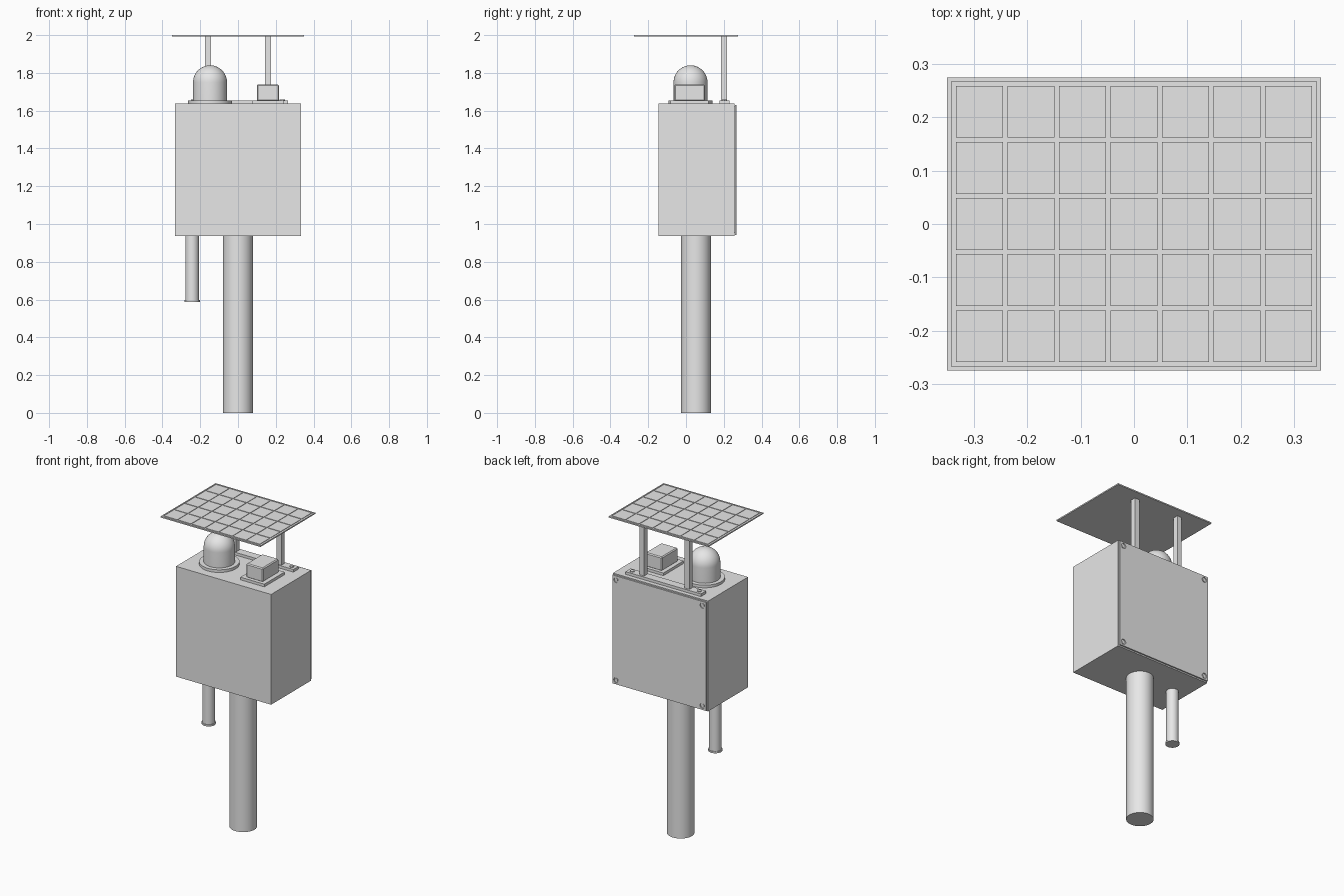
import bpy, bmesh, math
from mathutils import Matrix

cube = bpy.data.objects.get("Cube")
if cube:
    bpy.data.objects.remove(cube, do_unlink=True)

GREY = (0.8, 0.8, 0.8, 1)
mat = bpy.data.materials.new("light_grey")
mat.use_nodes = True
mat.diffuse_color = GREY
mat.node_tree.nodes["Principled BSDF"].inputs["Base Color"].default_value = GREY


def finish(name, bm, smooth=False):
    me = bpy.data.meshes.new(name)
    bm.to_mesh(me)
    bm.free()
    me.materials.append(mat)
    ob = bpy.data.objects.new(name, me)
    bpy.context.scene.collection.objects.link(ob)
    if smooth:
        bpy.ops.object.select_all(action='DESELECT')
        ob.select_set(True)
        bpy.context.view_layer.objects.active = ob
        bpy.ops.object.shade_smooth_by_angle(angle=math.radians(35))
    return ob


def add_box(bm, x, y, z):
    """Add a box spanning the given (low, high) ranges."""
    ranges = (x, y, z)
    size = Matrix.Diagonal([b - a for a, b in ranges] + [1])
    mid = Matrix.Translation([(a + b) / 2 for a, b in ranges])
    return bmesh.ops.create_cube(bm, size=1, matrix=mid @ size)


def box(name, x, y, z, bevel=0):
    bm = bmesh.new()
    add_box(bm, x, y, z)
    if bevel:
        bmesh.ops.bevel(bm, geom=bm.edges[:], offset=bevel, segments=1, affect='EDGES')
    return finish(name, bm)


def lathe(name, x, y, profile, steps=48):
    """Spin a (radius, height) profile around a vertical axis."""
    bm = bmesh.new()
    verts = [bm.verts.new((r, 0, z)) for r, z in profile]
    edges = [bm.edges.new(pair) for pair in zip(verts, verts[1:])]
    bmesh.ops.spin(bm, geom=verts + edges, cent=(0, 0, 0), axis=(0, 0, 1),
                   angle=math.tau, steps=steps)
    bmesh.ops.remove_doubles(bm, verts=bm.verts[:], dist=0.0001)
    bmesh.ops.recalc_face_normals(bm, faces=bm.faces[:])
    bmesh.ops.translate(bm, verts=bm.verts[:], vec=(x, y, 0))
    return finish(name, bm, True)


def discs_along_y(name, points, radius, y0, y1, sides=24):
    """Cylinders facing the back, one at each (x, z) point."""
    bm = bmesh.new()
    for x, z in points:
        m = Matrix.Translation((x, (y0 + y1) / 2, z)) @ Matrix.Rotation(math.pi / 2, 4, 'X')
        bmesh.ops.create_cone(bm, cap_ends=True, segments=sides, radius1=radius,
                              radius2=radius, depth=y1 - y0, matrix=m)
    return finish(name, bm, True)


# Mast and hanging conduit with its end collar
TOP, BOTTOM = 1.637, 0.937
lathe("mast", 0, 0.053, [(0, 0), (0.079, 0), (0.079, BOTTOM), (0, BOTTOM)])
lathe("conduit", -0.243, 0.053,
      [(0, 0.588), (0.041, 0.588), (0.041, 0.598), (0.036, 0.598),
       (0.036, BOTTOM), (0, BOTTOM)], 32)

# Cabinet with a separate back door on a gasket
box("cabinet", (-0.334, 0.334), (-0.145, 0.256), (BOTTOM, TOP))
box("door_gasket", (-0.318, 0.318), (0.255, 0.260), (0.953, 1.621))
door = box("back_door", (-0.329, 0.329), (0.259, 0.268), (0.943, 1.631))

# Recessed door screws in the four corners
corners = [(sx * 0.303, z) for sx in (-1, 1) for z in (0.969, 1.605)]
cutter = discs_along_y("screw_hole_cutter", corners, 0.017, 0.262, 0.28)
cutter.hide_render = True
cutter.hide_viewport = True
cutter.display_type = 'WIRE'
cut = door.modifiers.new("screw_holes", 'BOOLEAN')
cut.operation = 'DIFFERENCE'
cut.solver = 'EXACT'
cut.object = cutter
discs_along_y("door_screws", corners, 0.011, 0.260, 0.266, 6)

# Antenna dome on a round flange
R = 0.09
arc = [(R * math.cos(math.pi / 2 * i / 14), 1.75 + R * math.sin(math.pi / 2 * i / 14))
       for i in range(14)]
lathe("dome", -0.148, 0.024, [(R, TOP)] + arc + [(0, 1.75 + R)])
lathe("dome_flange", -0.148, 0.024,
      [(0, TOP), (0.116, TOP), (0.116, 1.654), (0, 1.654)])

# Sensor housing on a base plate
box("sensor_plate", (0.075, 0.243), (-0.083, 0.120), (TOP, 1.654))
box("sensor_housing", (0.1, 0.217), (-0.062, 0.1), (1.65, 1.739), 0.006)

# Mounting rail, its end bolts and the two panel posts
box("mounting_rail", (-0.265, 0.265), (0.177, 0.229), (TOP, 1.654))
for side, sx in (("left", 1), ("right", -1)):
    lathe(side + "_rail_bolt", sx * 0.235, 0.203,
          [(0.014, 1.65), (0.014, 1.659), (0, 1.659)], 6)
    x = sx * 0.159
    box(side + "_panel_post", (x - 0.0165, x + 0.0165), (0.184, 0.217), (1.65, 1.994))

# Solar panel: thin tray with raised cells and a rim
W, D = 0.35, 0.275
box("solar_panel", (-W, W), (-D, D), (1.992, 1.997))
bm = bmesh.new()
COLS, ROWS, RIM, GAP = 7, 5, 0.012, 0.004
cw, cd = 2 * (W - RIM) / COLS, 2 * (D - RIM) / ROWS
for i in range(COLS):
    for j in range(ROWS):
        x, y = -W + RIM + i * cw, -D + RIM + j * cd
        add_box(bm, (x + GAP, x + cw - GAP), (y + GAP, y + cd - GAP), (1.995, 2.0))
finish("solar_cells", bm)
bm = bmesh.new()
for s in (-1, 1):
    add_box(bm, sorted((s * W, s * (W - RIM + GAP))), (-D, D), (1.995, 2.0))
    add_box(bm, (-W + RIM - GAP, W - RIM + GAP), sorted((s * D, s * (D - RIM + GAP))),
            (1.995, 2.0))
finish("panel_rim", bm)
